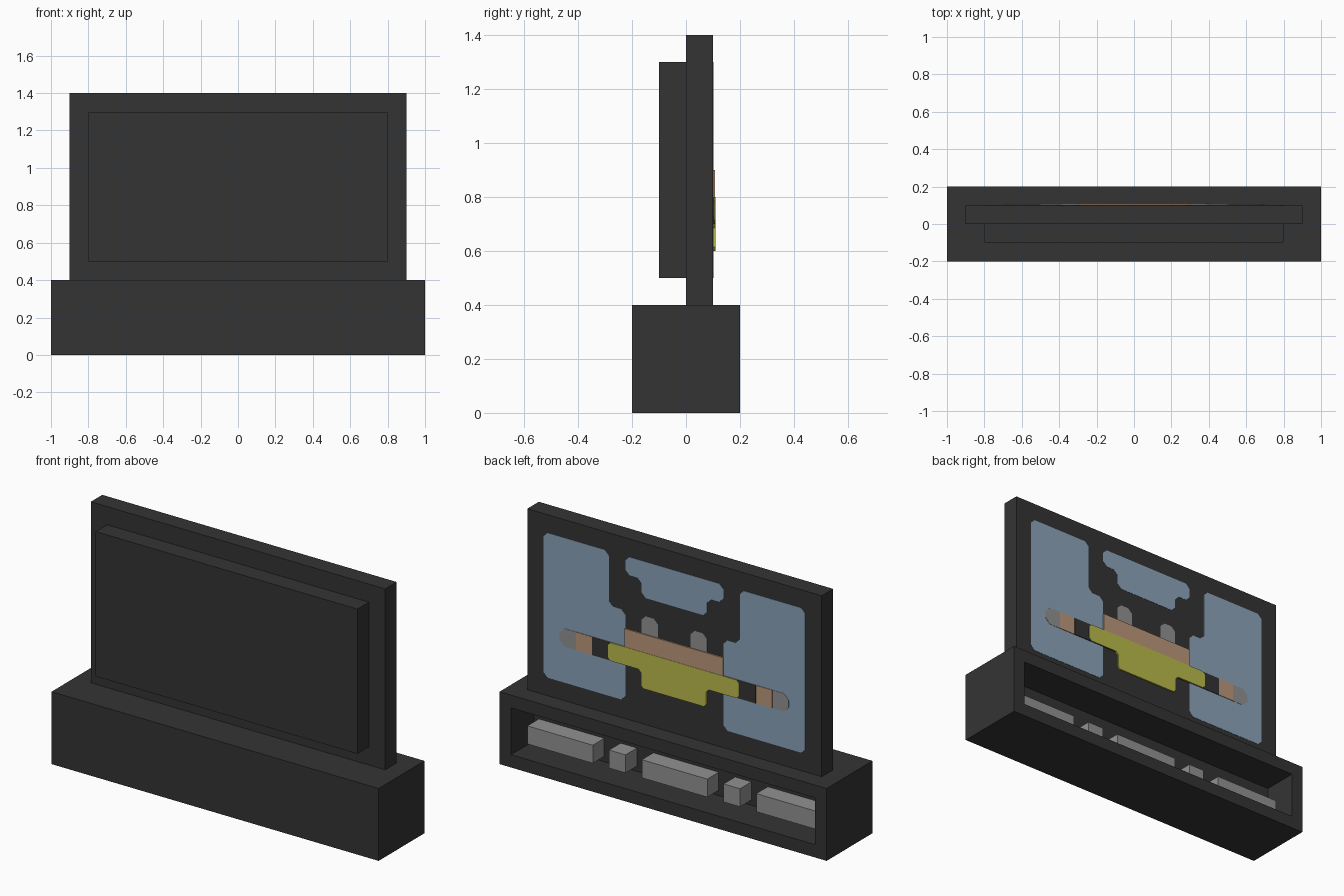
import bpy, bmesh
from mathutils import Vector

if "Cube" in bpy.data.objects:
    bpy.data.objects.remove(bpy.data.objects["Cube"])


def material(name, srgb):
    """Flat material from 0-255 sRGB values."""
    lin = [(c / 255 / 12.92) if c < 11 else ((c / 255 + 0.055) / 1.055) ** 2.4 for c in srgb]
    mat = bpy.data.materials.new(name)
    mat.use_nodes = True
    mat.diffuse_color = (*lin, 1)
    mat.node_tree.nodes["Principled BSDF"].inputs["Base Color"].default_value = (*lin, 1)
    return mat


CHARCOAL = material("charcoal", (52, 52, 52))
GREY = material("grey", (146, 146, 146))
BLUE = material("pale_blue", (139, 163, 185))
TAN = material("tan", (187, 152, 122))
YELLOW = material("olive_yellow", (187, 187, 77))


def finish(name, bm, mat):
    bmesh.ops.recalc_face_normals(bm, faces=bm.faces)
    mesh = bpy.data.meshes.new(name)
    bm.to_mesh(mesh)
    bm.free()
    mesh.materials.append(mat)
    obj = bpy.data.objects.new(name, mesh)
    bpy.context.collection.objects.link(obj)
    return obj


def box_mesh(lo, hi):
    bm = bmesh.new()
    bmesh.ops.create_cube(bm, size=1)
    lo, hi = Vector(lo), Vector(hi)
    bmesh.ops.scale(bm, vec=hi - lo, verts=bm.verts)
    bmesh.ops.translate(bm, vec=(lo + hi) / 2, verts=bm.verts)
    return bm


def box(name, lo, hi, mat):
    return finish(name, box_mesh(lo, hi), mat)


CELL = 0.1


def plate(name, points, mat, layer, cut=0.0, flip=False):
    """Thin plate on the rear of the panel; points are (column, row) on a 16 x 8 grid."""
    bm = bmesh.new()
    verts = []
    for c, r in points:
        x = 0.8 - CELL * c
        verts.append(bm.verts.new((-x if flip else x, 0.1, 1.3 - CELL * r)))
    bm.faces.new(verts)
    if cut:
        bmesh.ops.bevel(bm, geom=list(bm.verts), offset=cut, segments=1, affect='VERTICES')
    ext = bmesh.ops.extrude_face_region(bm, geom=list(bm.faces))
    moved = [g for g in ext["geom"] if isinstance(g, bmesh.types.BMVert)]
    bmesh.ops.translate(bm, vec=(0, 0.0015 * layer, 0), verts=moved)
    return finish(name, bm, mat)


def rect(c0, r0, c1, r1):
    return [(c0, r0), (c1, r0), (c1, r1), (c0, r1)]


def symmetric(half):
    """Complete a left-half outline by mirroring it about the middle column."""
    return half + [(16 - c, r) for c, r in reversed(half)]


# Base with a recess opening to the rear
bm = box_mesh((-1, -0.2, 0), (1, 0.2, 0.4))
rear = max(bm.faces, key=lambda f: f.calc_center_median().y)
bmesh.ops.inset_individual(bm, faces=[rear], thickness=0.1)
pushed = bmesh.ops.extrude_discrete_faces(bm, faces=[rear])["faces"][0]
bmesh.ops.translate(bm, vec=(0, -0.2, 0), verts=pushed.verts)
finish("base", bm, CHARCOAL)

# Upright panel and the slab on its front
box("upright_panel", (-0.9, 0, 0.4), (0.9, 0.1, 1.4), CHARCOAL)
box("front_slab", (-0.8, -0.1, 0.5), (0.8, 0, 1.3), CHARCOAL)

# Row of blocks in the recess
for i, (x0, x1) in enumerate([(-0.9, -0.5), (-0.4, -0.3), (-0.2, 0.2), (0.3, 0.4), (0.5, 0.9)]):
    box(f"recess_block_{i + 1}", (x0, 0, 0.1), (x1, 0.1, 0.2), GREY)

# Pale background areas of the rear picture
side = [(0, 0), (4, 0), (4, 3), (5, 3), (5, 8), (0, 8)]
plate("left_background", side, BLUE, 1, 0.025)
plate("right_background", side, BLUE, 1, 0.025, flip=True)
plate("top_background", symmetric([(5, 0), (5, 1), (6, 1), (6, 2)]), BLUE, 1, 0.025)

# Figure: each layer overlaps the one beneath
plate("left_eye", rect(6, 3, 7, 4.5), GREY, 1, 0.025)
plate("right_eye", rect(6, 3, 7, 4.5), GREY, 1, 0.025, flip=True)
plate("hands", rect(1, 5, 15, 6), GREY, 2, 0.03)
plate("arms", rect(2, 5, 14, 6), TAN, 3)
plate("sleeves", rect(3, 5, 13, 6), CHARCOAL, 4)
plate("chest", rect(5, 4, 11, 5.1), TAN, 5)
plate("shirt", symmetric([(4, 5), (4, 6), (6, 6), (6, 7)]), YELLOW, 6, 0.015)
